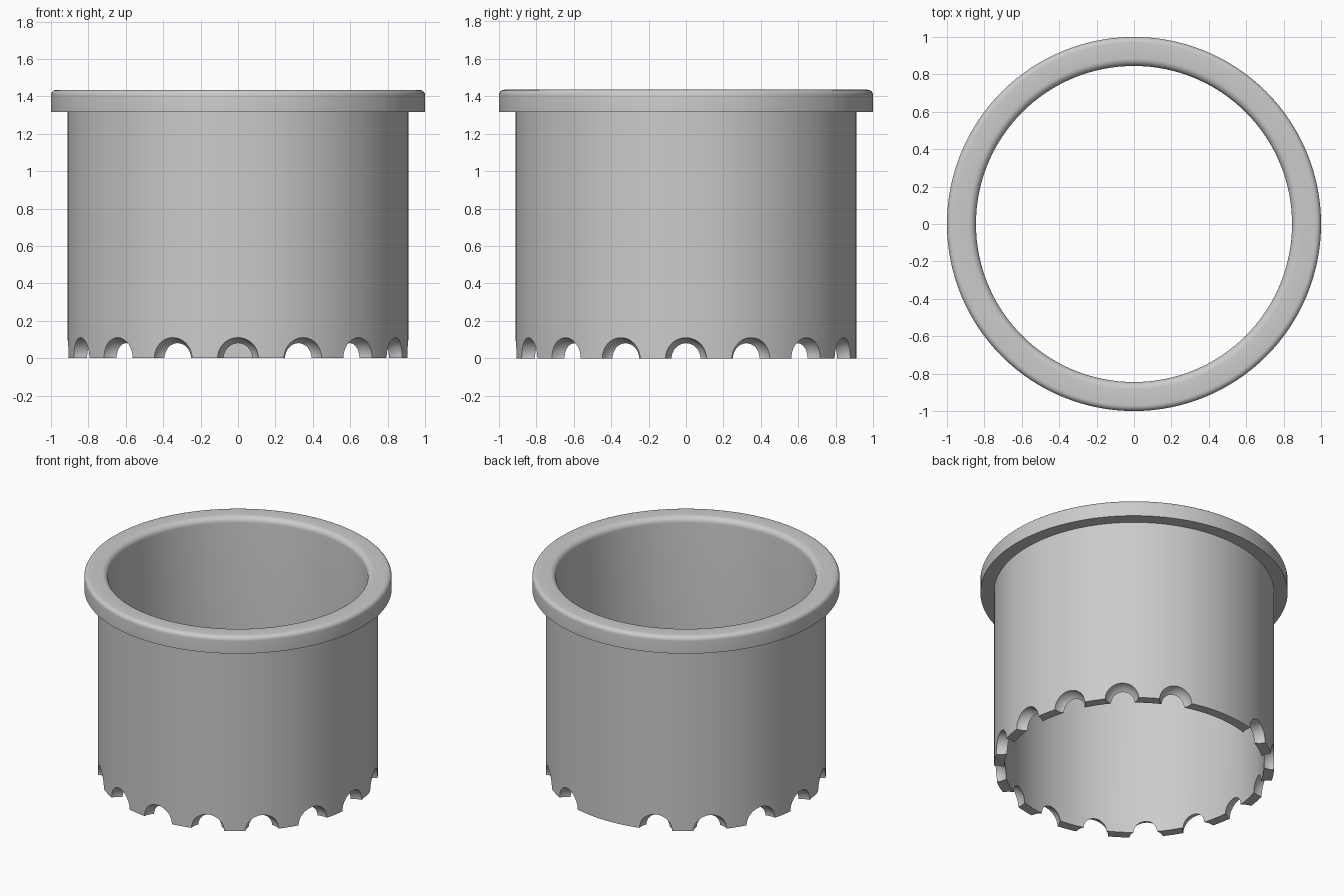
import bpy, bmesh
from math import cos, sin, pi, radians
from mathutils import Matrix, Vector

if "Cube" in bpy.data.objects:
    bpy.data.objects.remove(bpy.data.objects["Cube"], do_unlink=True)

SEGMENTS = 128
INNER, OUTER, RIM = 0.845, 0.912, 1.0
RIM_BASE, TOP = 1.315, 1.435
NOTCH_RADIUS, NOTCHES = 0.11, 16

grey = bpy.data.materials.new("plain grey")
grey.use_nodes = True
colour = (0.6, 0.6, 0.6, 1)
grey.diffuse_color = colour
grey.node_tree.nodes["Principled BSDF"].inputs["Base Color"].default_value = colour


def arc(cx, cz, radius, start, steps=6):
    """Quarter round running anticlockwise from the start angle."""
    angles = [start + pi / 2 * i / steps for i in range(steps + 1)]
    return [(cx + radius * cos(a), cz + radius * sin(a)) for a in angles]


def make_object(name, bm):
    mesh = bpy.data.meshes.new(name)
    bm.to_mesh(mesh)
    bm.free()
    mesh.materials.append(grey)
    obj = bpy.data.objects.new(name, mesh)
    bpy.context.collection.objects.link(obj)
    return obj


# Sleeve with a flanged, rounded rim: a closed profile turned about z
fillet_out, fillet_in = 0.03, 0.04
profile = [(INNER, 0), (OUTER, 0), (OUTER, 0.15), (OUTER, RIM_BASE), (RIM, RIM_BASE)]
profile += arc(RIM - fillet_out, TOP - fillet_out, fillet_out, 0)
profile += arc(INNER + fillet_in, TOP - fillet_in, fillet_in, pi / 2)
profile += [(INNER, 0.15)]

bm = bmesh.new()
rings = []
for s in range(SEGMENTS):
    a = 2 * pi * s / SEGMENTS
    rings.append([bm.verts.new((r * cos(a), r * sin(a), z)) for r, z in profile])
count = len(profile)
for s in range(SEGMENTS):
    here, after = rings[s], rings[(s + 1) % SEGMENTS]
    for i in range(count):
        j = (i + 1) % count
        bm.faces.new((here[i], after[i], after[j], here[j]))
bmesh.ops.recalc_face_normals(bm, faces=bm.faces)
sleeve = make_object("flanged_sleeve", bm)

# Scooped notches around the foot, leaving the one at the back uncut
bm = bmesh.new()
for n in range(NOTCHES):
    angle = 2 * pi * n / NOTCHES
    if abs(angle - pi / 2) < 0.01:
        continue
    place = Matrix.Rotation(angle, 4, "Z") @ Matrix.Translation(Vector((0.92, 0, 0)))
    bmesh.ops.create_uvsphere(bm, u_segments=48, v_segments=25,
                              radius=NOTCH_RADIUS, matrix=place)
cutter = make_object("notch_cutter", bm)
cutter.hide_render = True

cut = sleeve.modifiers.new("notches", "BOOLEAN")
cut.operation = "DIFFERENCE"
cut.solver = "EXACT"
cut.object = cutter

bpy.ops.object.select_all(action="DESELECT")
sleeve.select_set(True)
bpy.context.view_layer.objects.active = sleeve
bpy.ops.object.modifier_apply(modifier=cut.name)
bpy.data.objects.remove(cutter, do_unlink=True)
bpy.ops.object.shade_smooth_by_angle(angle=radians(30))
